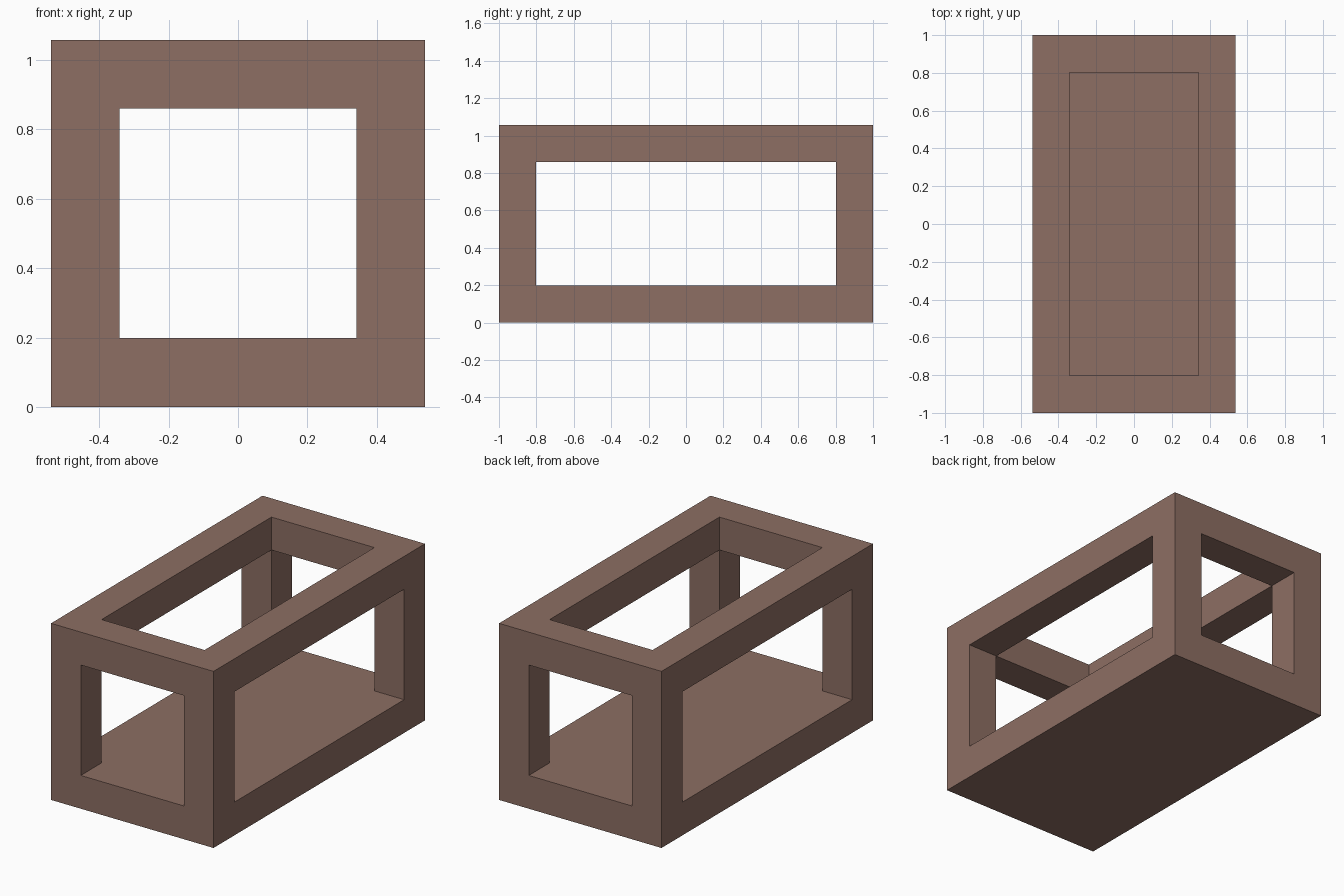
import bpy
import bmesh

if "Cube" in bpy.data.objects:
    bpy.data.objects.remove(bpy.data.objects["Cube"])

BAR = 0.197                      # thickness of posts, rails and floor
HX, HY, H = 0.538, 1.0, 1.057    # half width, half length, height

# Grid lines: each axis is split into bar / opening / bar
xs = [-HX, -HX + BAR, HX - BAR, HX]
ys = [-HY, -HY + BAR, HY - BAR, HY]
zs = [0, BAR + 0.002, H - BAR, H]


def solid(i, j, k):
    """Cells of the solid floor, four corner posts and top rails."""
    if not all(0 <= n <= 2 for n in (i, j, k)):
        return False
    return k == 0 or (i, j, k).count(1) <= 1


bm = bmesh.new()
verts = {}


def vert(c):
    if c not in verts:
        verts[c] = bm.verts.new((xs[c[0]], ys[c[1]], zs[c[2]]))
    return verts[c]


# Skin every solid cell only where it borders empty space
for cell in [(i, j, k) for i in range(3) for j in range(3) for k in range(3)]:
    if not solid(*cell):
        continue
    for axis in range(3):
        for side in (0, 1):
            near = list(cell)
            near[axis] += 2 * side - 1
            if solid(*near):
                continue
            u, v = (axis + 1) % 3, (axis + 2) % 3
            corners = []
            for a, b in ((0, 0), (1, 0), (1, 1), (0, 1)):
                c = list(cell)
                c[axis] += side
                c[u] += a
                c[v] += b
                corners.append(vert(tuple(c)))
            bm.faces.new(corners if side else corners[::-1])

mesh = bpy.data.meshes.new("open_crate_frame")
bm.to_mesh(mesh)
bm.free()

# Single brown colour
brown = bpy.data.materials.new("brown")
brown.diffuse_color = (0.266, 0.156, 0.125, 1)
brown.use_nodes = True
brown.node_tree.nodes["Principled BSDF"].inputs["Base Color"].default_value = brown.diffuse_color
mesh.materials.append(brown)

frame = bpy.data.objects.new("open_crate_frame", mesh)
bpy.context.collection.objects.link(frame)
